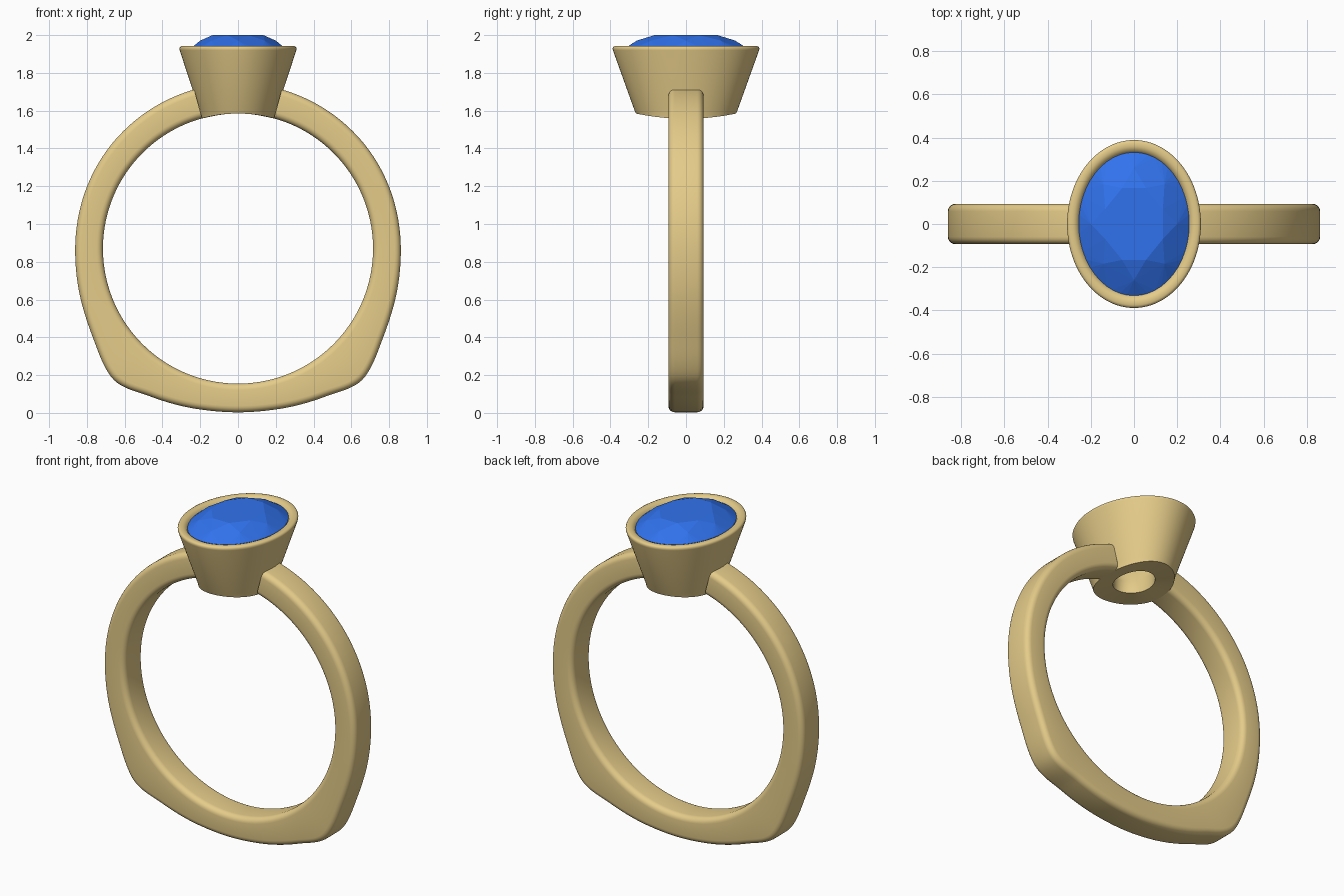
import bpy, bmesh, math

if "Cube" in bpy.data.objects:
    bpy.data.objects.remove(bpy.data.objects["Cube"])

CZ, R_IN, HALF_W = 0.87, 0.715, 0.093      # finger hole centre, radius, half band width


def material(name, rgb):
    m = bpy.data.materials.new(name)
    m.diffuse_color = (*rgb, 1)
    m.use_nodes = True
    m.node_tree.nodes["Principled BSDF"].inputs["Base Color"].default_value = m.diffuse_color
    return m


gold = material("gold", (0.78, 0.6, 0.25))
blue = material("blue_gem", (0.03, 0.17, 0.85))


def finish(bm, name, mat, smooth_angle=None):
    bmesh.ops.recalc_face_normals(bm, faces=bm.faces)
    me = bpy.data.meshes.new(name)
    bm.to_mesh(me)
    bm.free()
    me.materials.append(mat)
    ob = bpy.data.objects.new(name, me)
    bpy.context.collection.objects.link(ob)
    bpy.ops.object.select_all(action='DESELECT')
    ob.select_set(True)
    bpy.context.view_layer.objects.active = ob
    if smooth_angle:
        bpy.ops.object.shade_smooth_by_angle(angle=math.radians(smooth_angle))
    return ob


def skin(bm, rings, closed=False, caps=False):
    """Join equal loops of points with quads."""
    loops = [[bm.verts.new(p) for p in r] for r in rings]
    n = len(loops[0])
    for a, b in zip(loops, loops[1:] + (loops[:1] if closed else [])):
        for i in range(n):
            j = (i + 1) % n
            bm.faces.new((a[i], a[j], b[j], b[i]))
    if caps:
        bm.faces.new(loops[0])
        bm.faces.new(loops[-1])


# Outer band radius by angle from the top (degrees), mirrored left/right
PROFILE = [(10, .874), (50, .868), (90, .862), (108, .875), (121.5, .901),
           (133.5, .95), (137, .957), (140.5, .949), (149, .911),
           (166.8, .875), (180, .867), (193.2, .875)]


def outer_radius(a):
    a = min(a, 360 - a)
    k = max(i for i in range(len(PROFILE) - 1) if PROFILE[i][0] <= a)

    def slope(i):
        lo, hi = PROFILE[max(i - 1, 0)], PROFILE[min(i + 1, len(PROFILE) - 1)]
        return (hi[1] - lo[1]) / (hi[0] - lo[0])
    (a0, r0), (a1, r1) = PROFILE[k], PROFILE[k + 1]
    h = a1 - a0
    t = (a - a0) / h
    return ((2*t**3 - 3*t**2 + 1) * r0 + (t**3 - 2*t**2 + t) * h * slope(k)
            + (3*t**2 - 2*t**3) * r1 + (t**3 - t**2) * h * slope(k + 1))


def band_section(a):
    """Rounded rectangle between the finger hole and the outer profile."""
    ro, c = outer_radius(a), 0.034
    mid, half = (ro + R_IN) / 2, (ro - R_IN) / 2
    s, co = math.sin(math.radians(a)), math.cos(math.radians(a))
    pts = []
    for q, (sy, sr) in enumerate([(1, 1), (-1, 1), (-1, -1), (1, -1)]):
        for i in range(6):
            f = math.radians(q * 90 + i * 18)
            y = sy * (HALF_W - c) + c * math.cos(f)
            r = mid + sr * (half - c) + c * math.sin(f)
            pts.append((r * s, y, CZ + r * co))
    return pts


# Band: swept from one side of the setting, under the finger, to the other
bm = bmesh.new()
start, steps = 15.4, 220
skin(bm, [band_section(start + (360 - 2 * start) * i / steps)
          for i in range(steps + 1)], caps=True)
finish(bm, "ring_band", gold, 40)


# Bezel: oval tapered cup, its underside following the finger hole
def oval(rx, ry, z=None, n=96):
    pts = []
    for i in range(n):
        f = 2 * math.pi * i / n
        x, y = rx * math.cos(f), ry * math.sin(f)
        pts.append((x, y, CZ + math.sqrt(R_IN**2 - x*x) if z is None else z))
    return pts


cup = [(.105, .135, None), (.198, .265, None), (.204, .272, 1.6), (.309, .387, 1.92),
       (.310, .389, 1.93), (.306, .385, 1.938), (.297, .376, 1.942), (.280, .358, 1.942),
       (.265, .341, 1.936), (.256, .332, 1.922), (.235, .305, 1.88), (.105, .135, 1.66)]
bm = bmesh.new()
skin(bm, [oval(*c) for c in cup], closed=True)
finish(bm, "bezel_setting", gold, 40)

# Gem: faceted oval brilliant from the hull of its corner rings
bm = bmesh.new()
rings = [(.145, .18, 2.0, 8, .5), (.2, .26, 1.971, 8, 0), (.256, .332, 1.925, 48, 0),
         (.256, .332, 1.918, 48, 0), (.12, .155, 1.785, 8, 0), (.004, .004, 1.67, 8, 0)]
for rx, ry, z, n, off in rings:
    for i in range(n):
        f = 2 * math.pi * (i + off) / n
        bm.verts.new((rx * math.cos(f), ry * math.sin(f), z))
bmesh.ops.convex_hull(bm, input=bm.verts)
finish(bm, "oval_gem", blue)
